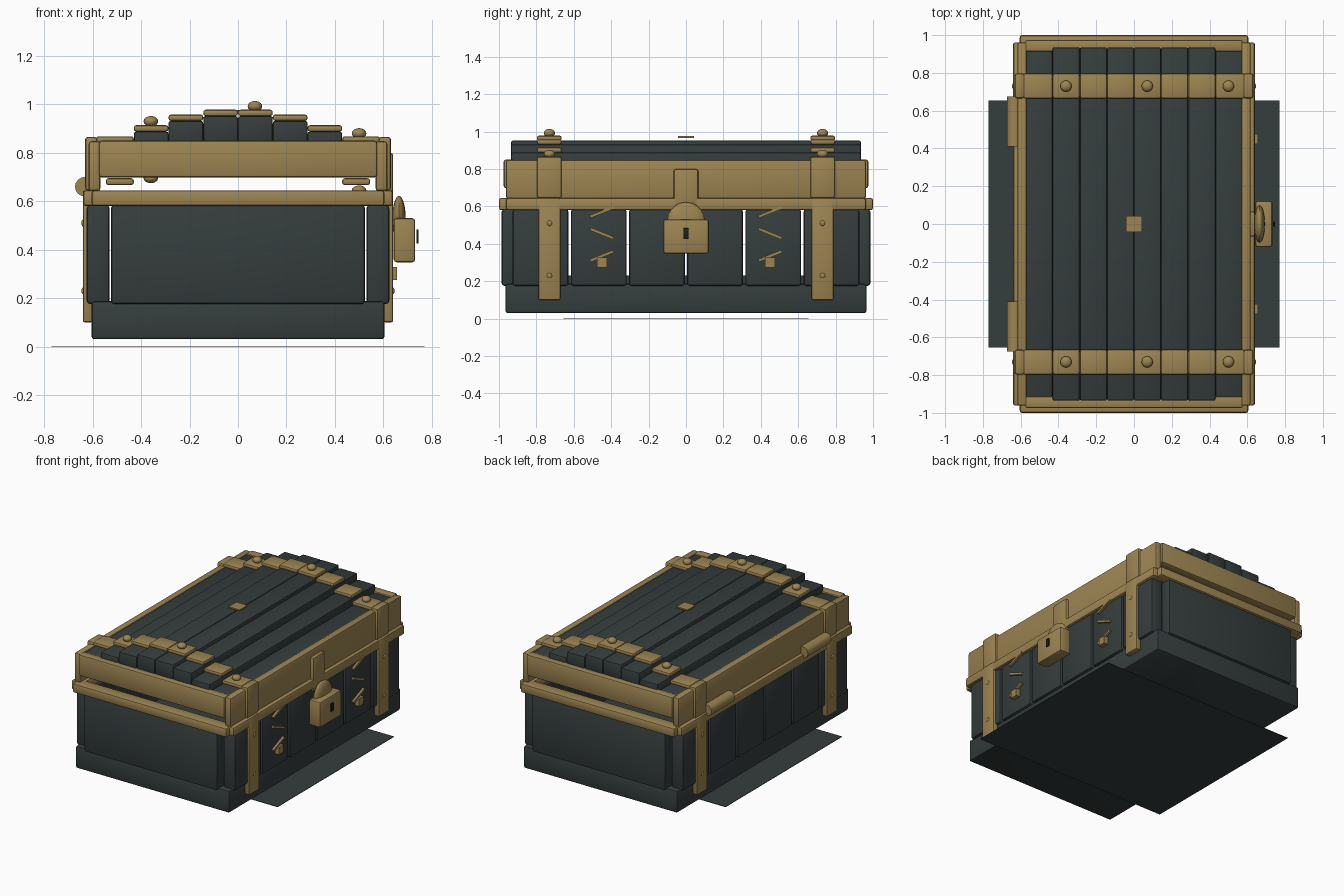
import bpy, bmesh, math
from mathutils import Matrix, Vector

if "Cube" in bpy.data.objects:
    bpy.data.objects.remove(bpy.data.objects["Cube"])


def material(name, rgb):
    m = bpy.data.materials.new(name)
    m.diffuse_color = (*rgb, 1)
    m.use_nodes = True
    m.node_tree.nodes["Principled BSDF"].inputs["Base Color"].default_value = m.diffuse_color
    return m


DARK = material("dark slate", (0.036, 0.047, 0.047))
BRASS = material("aged brass", (0.34, 0.235, 0.085))
BLACK = material("keyhole black", (0.012, 0.014, 0.014))


def finish(name, bm, mat):
    bmesh.ops.recalc_face_normals(bm, faces=bm.faces)
    me = bpy.data.meshes.new(name)
    bm.to_mesh(me)
    bm.free()
    me.materials.append(mat)
    ob = bpy.data.objects.new(name, me)
    bpy.context.collection.objects.link(ob)
    bpy.ops.object.select_all(action='DESELECT')
    ob.select_set(True)
    bpy.context.view_layer.objects.active = ob
    bpy.ops.object.shade_smooth_by_angle(angle=math.radians(40))
    return ob


def box(name, xs, ys, zs, mat, bevel=0.012, tilt=0.0):
    """Bevelled box between min/max pairs, optionally tilted about x."""
    lo, hi = [Vector(p) for p in zip(xs, ys, zs)]
    bm = bmesh.new()
    bmesh.ops.create_cube(bm, size=1)
    bmesh.ops.scale(bm, vec=hi - lo, verts=bm.verts)
    if bevel:
        bmesh.ops.bevel(bm, geom=bm.edges[:], offset=bevel, segments=2,
                        profile=0.5, affect='EDGES')
    bm.transform(Matrix.Translation((lo + hi) / 2) @ Matrix.Rotation(tilt, 4, 'X'))
    return finish(name, bm, mat)


def ball(name, loc, size, mat=BRASS):
    bm = bmesh.new()
    bmesh.ops.create_uvsphere(bm, u_segments=16, v_segments=10, radius=1)
    bm.transform(Matrix.Translation(loc) @ Matrix.Diagonal((*size, 1)))
    return finish(name, bm, mat)


def span(s, a, b):
    """Mirror the interval a..b when s is negative."""
    return (a, b) if s > 0 else (-b, -a)


SIDES = (-1, 1)

# Shadow sheet, base and inner floor
box("ground_sheet", (-0.77, 0.77), (-0.655, 0.655), (0.0, 0.003), DARK, 0)
box("base", (-0.605, 0.605), (-0.965, 0.965), (0.03, 0.187), DARK)
box("inner_floor", (-0.52, 0.52), (-0.93, 0.93), (0.18, 0.23), DARK, 0)

# Side planks with open slits, end panels, rim bars
for s in SIDES:
    for i in range(6):
        y = -0.933 + i * 0.311
        box("side_plank", span(s, 0.53, 0.625), (y + 0.006, y + 0.305), (0.175, 0.585), DARK, 0.015)
    box("end_panel", (-0.525, 0.525), span(s, 0.90, 0.986), (0.175, 0.585), DARK, 0.015)
    box("side_rim", span(s, 0.55, 0.64), (-0.962, 0.962), (0.58, 0.645), BRASS)
    box("end_rim", (-0.605, 0.605), span(s, 0.91, 1.0), (0.58, 0.645), BRASS)

# Lid frame
for s in SIDES:
    box("lid_side_rail", span(s, 0.568, 0.617), (-0.962, 0.962), (0.642, 0.848), BRASS)
    box("lid_end_rail", (-0.575, 0.575), span(s, 0.912, 0.975), (0.698, 0.85), BRASS)

# Stepped lid planks, straps over and under them; index 0 is at the middle
TOPS = (0.952, 0.932, 0.888, 0.842)
for s in SIDES:
    for i, top in enumerate(TOPS):
        x0 = i * 0.1435
        y = 0.935 if i < 3 else 0.915
        box("lid_plank", span(s, x0, x0 + 0.1435), (-y, y), (top - 0.11, top), DARK, 0.01)
        for t in SIDES:
            x1 = x0 + (0.1435 if i < 3 else 0.155)
            box("lid_strap", span(s, x0, x1), span(t, 0.665, 0.797),
                (top, top + 0.026), BRASS, 0.01)
            box("inner_strap", span(s, x0, x0 + 0.115), span(t, 0.675, 0.787),
                (top - 0.175, top - 0.147), BRASS, 0.01)

# Dome rivets along the straps
for t in SIDES:
    for x, z in ((-0.36, 0.93), (0.07, 0.992), (0.5, 0.88)):
        ball("strap_rivet", (x, 0.73 * t, z), (0.03, 0.03, 0.022))
        ball("inner_rivet", (x, 0.73 * t, z - 0.235), (0.03, 0.03, 0.02))

# Vertical side straps with small rivets
for s in SIDES:
    for t in SIDES:
        box("side_strap", span(s, 0.60, 0.641), span(t, 0.672, 0.788), (0.1, 0.645), BRASS, 0.008)
        box("lid_side_strap", span(s, 0.58, 0.632), span(t, 0.665, 0.797), (0.645, 0.866), BRASS)
        for z in (0.23, 0.51):
            ball("small_rivet", (0.636 * s, 0.73 * t, z), (0.011, 0.016, 0.016))

# Hinge barrels at the back
for t in SIDES:
    bm = bmesh.new()
    bmesh.ops.create_cone(bm, cap_ends=True, segments=16, radius1=0.04, radius2=0.04, depth=0.265)
    bm.transform(Matrix.Translation((-0.633, 0.542 * t, 0.66)) @ Matrix.Rotation(math.pi / 2, 4, 'X'))
    finish("hinge_barrel", bm, BRASS)

# Hasp and padlock
box("hasp", (0.59, 0.641), (-0.066, 0.066), (0.56, 0.8), BRASS)
ball("lock_dome", (0.665, 0, 0.525), (0.028, 0.1, 0.098))
box("lock_body", (0.643, 0.732), (-0.122, 0.122), (0.348, 0.53), BRASS)
box("keyhole", (0.737, 0.746), (-0.014, 0.014), (0.425, 0.484), BLACK, 0.003)

# Scratch-like ornaments beside the lock
for y in (-0.45, 0.45):
    for z, a in ((0.57, 22), (0.455, -22), (0.335, 22)):
        box("ornament_bar", (0.615, 0.641), (y - 0.067, y + 0.067), (z - 0.008, z + 0.008),
            BRASS, 0, math.radians(a))
    box("ornament_stud", (0.62, 0.656), (y - 0.027, y + 0.027), (0.274, 0.328), BRASS, 0)

# Plate above the middle of the lid
box("lid_plate", (-0.043, 0.043), (-0.043, 0.043), (0.967, 0.976), BRASS, 0)
